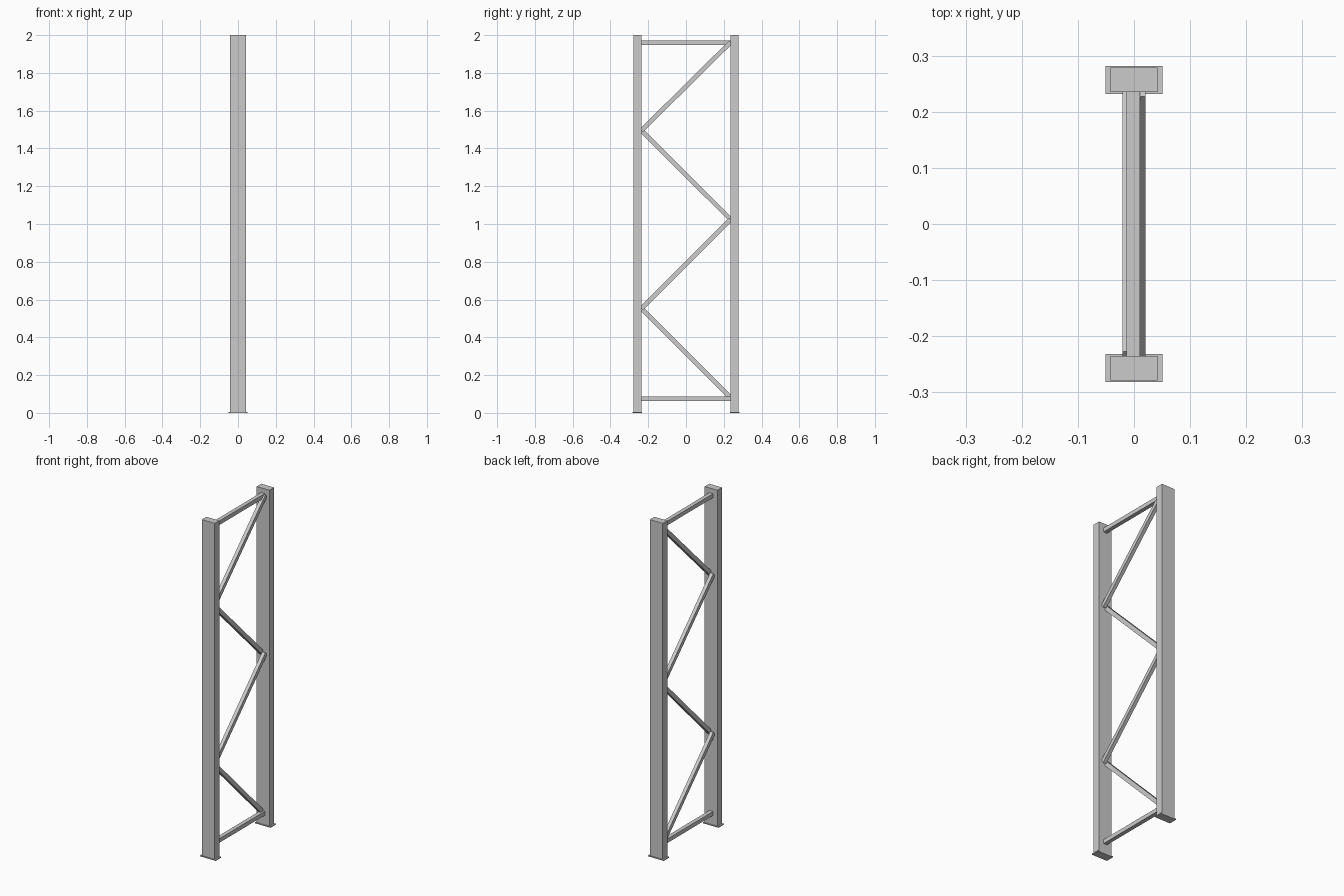
import bpy
from math import atan2, hypot

if "Cube" in bpy.data.objects:
    bpy.data.objects.remove(bpy.data.objects["Cube"])


def box(name, loc, size, tilt=0.0):
    bpy.ops.mesh.primitive_cube_add(size=1, location=loc, rotation=(tilt, 0, 0))
    ob = bpy.context.object
    ob.name = name
    ob.scale = size
    bpy.ops.object.transform_apply(location=False, rotation=False, scale=True)
    return ob


def bar(name, x, a, b, width, height):
    # square bar in the y-z plane running from a to b
    dy, dz = b[0] - a[0], b[1] - a[1]
    return box(name, (x, (a[0] + b[0]) / 2, (a[1] + b[1]) / 2),
               (width, hypot(dy, dz), height), atan2(dz, dy))


POST_Y = 0.257
INNER = 0.236

# upright posts on thin foot plates
for side, s in (("front", -1), ("back", 1)):
    box(side + "_post", (0, s * POST_Y, 1.003), (0.084, 0.043, 1.994))
    box(side + "_foot_plate", (0, s * POST_Y, 0.003), (0.102, 0.05, 0.006))

# level braces at the bottom and top
for name, z in (("bottom_brace", 0.074), ("top_brace", 1.96)):
    bar(name, -0.001, (-INNER, z), (INNER, z), 0.024, 0.024)

# zigzag diagonals, side by side at the joints
joints = [0.08, 0.553, 1.025, 1.495, 1.962]
for i in range(4):
    s = 1 if i % 2 == 0 else -1
    x = -0.0103 if i % 2 == 0 else 0.0103
    bar(f"diagonal_brace_{i + 1}", x, (-INNER * s, joints[i + 1]) if s > 0 else (-INNER, joints[i]),
        (INNER, joints[i]) if s > 0 else (INNER, joints[i + 1]), 0.021, 0.024)
